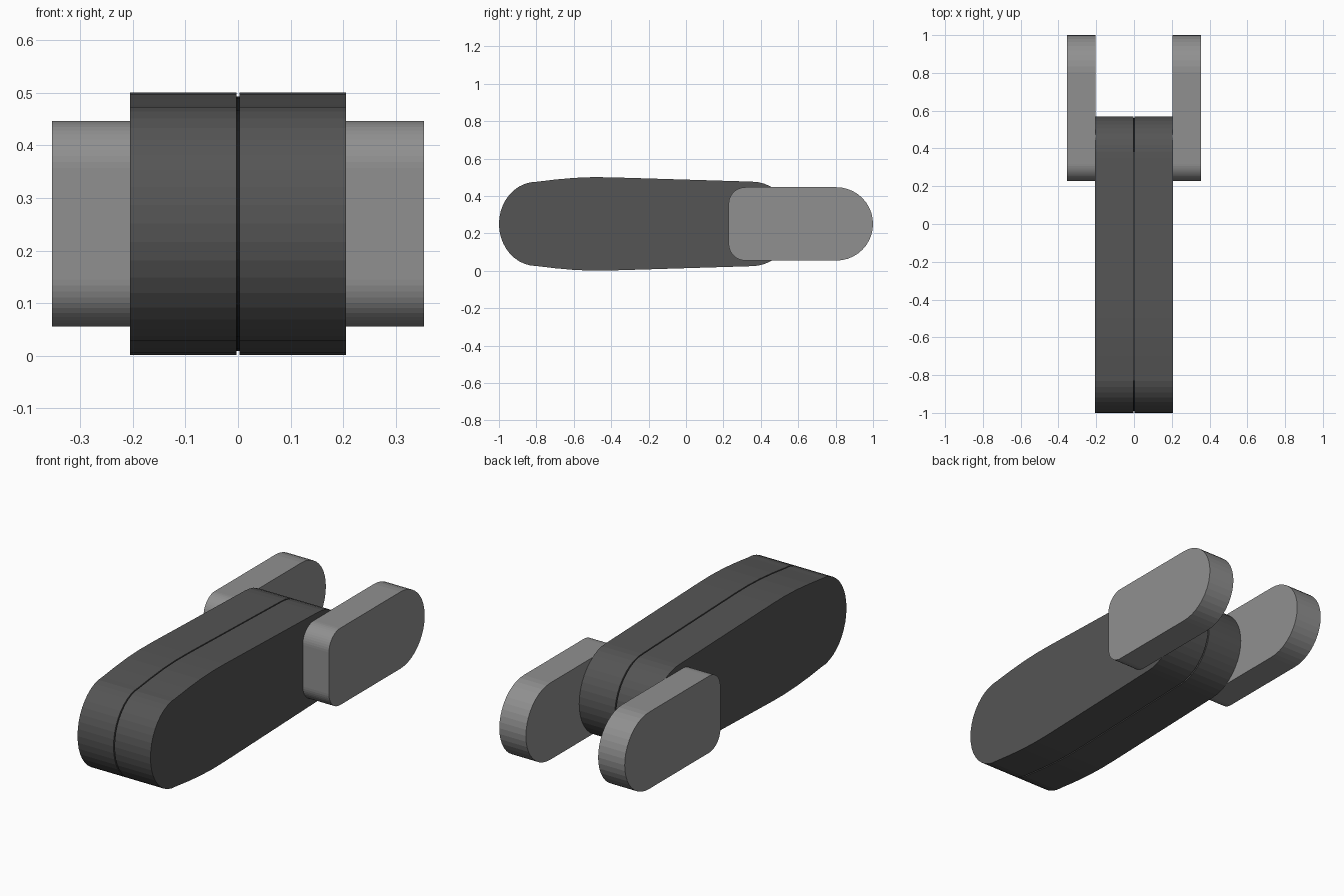
import bpy, bmesh
from math import sin, cos, pi

if "Cube" in bpy.data.objects:
    bpy.data.objects.remove(bpy.data.objects["Cube"])

MID_Z = 0.251


def arc(cy, cz, ry, rz, a0, a1, n):
    """Elliptical arc in the side (y, z) plane, angles in degrees."""
    out = []
    for i in range(n + 1):
        a = (a0 + (a1 - a0) * i / n) * pi / 180
        out.append((cy + ry * cos(a), cz + rz * sin(a)))
    return out


def extrude_side_profile(name, profile, x0, x1, mat):
    """Solid made by extruding a (y, z) outline from x0 to x1."""
    bm = bmesh.new()
    face = bm.faces.new([bm.verts.new((x0, y, z)) for y, z in profile])
    ext = bmesh.ops.extrude_face_region(bm, geom=[face], use_keep_orig=True)
    verts = [g for g in ext["geom"] if isinstance(g, bmesh.types.BMVert)]
    bmesh.ops.translate(bm, verts=verts, vec=(x1 - x0, 0, 0))
    bmesh.ops.recalc_face_normals(bm, faces=bm.faces[:])
    mesh = bpy.data.meshes.new(name)
    bm.to_mesh(mesh)
    bm.free()
    mesh.materials.append(mat)
    obj = bpy.data.objects.new(name, mesh)
    bpy.context.collection.objects.link(obj)
    return obj


def grey(name, value):
    mat = bpy.data.materials.new(name)
    mat.diffuse_color = (value, value, value, 1)
    mat.use_nodes = True
    mat.node_tree.nodes["Principled BSDF"].inputs["Base Color"].default_value = mat.diffuse_color
    return mat


# Body outline: round nose, swollen front, gentle taper to the round tail
swell = [(-0.70, 0.237), (-0.60, 0.246), (-0.50, 0.250), (-0.40, 0.249)]
body_profile = (
    arc(0.35, MID_Z, 0.22, 0.226, -90, 90, 20)
    + [(y, MID_Z + h) for y, h in reversed(swell)]
    + arc(-0.80, MID_Z, 0.20, 0.225, 90, 270, 20)
    + [(y, MID_Z - h) for y, h in swell]
)

# Side plate outline: full round tail, small rounded front corners
plate_profile = (
    arc(0.804, MID_Z, 0.196, 0.196, -90, 90, 20)
    + arc(0.318, 0.357, 0.09, 0.09, 90, 180, 12)
    + arc(0.318, 0.145, 0.09, 0.09, 180, 270, 12)
)

dark = grey("dark_grey", 0.09)
mid = grey("mid_grey", 0.28)
black = grey("black", 0.01)

# Thin core closing the bottom of the seam, just below the body surface
core_profile = [(y * 0.988 - 0.003, MID_Z + (z - MID_Z) * 0.97) for y, z in body_profile]
extrude_side_profile("seam_core", core_profile, -0.003, 0.003, black)

# Mirrored pairs: two body halves with a hairline seam, two outer plates
for label, s in (("left", -1), ("right", 1)):
    extrude_side_profile(f"{label}_body_half", body_profile, s * 0.003, s * 0.206, dark)
    extrude_side_profile(f"{label}_side_plate", plate_profile, s * 0.204, s * 0.354, mid)
